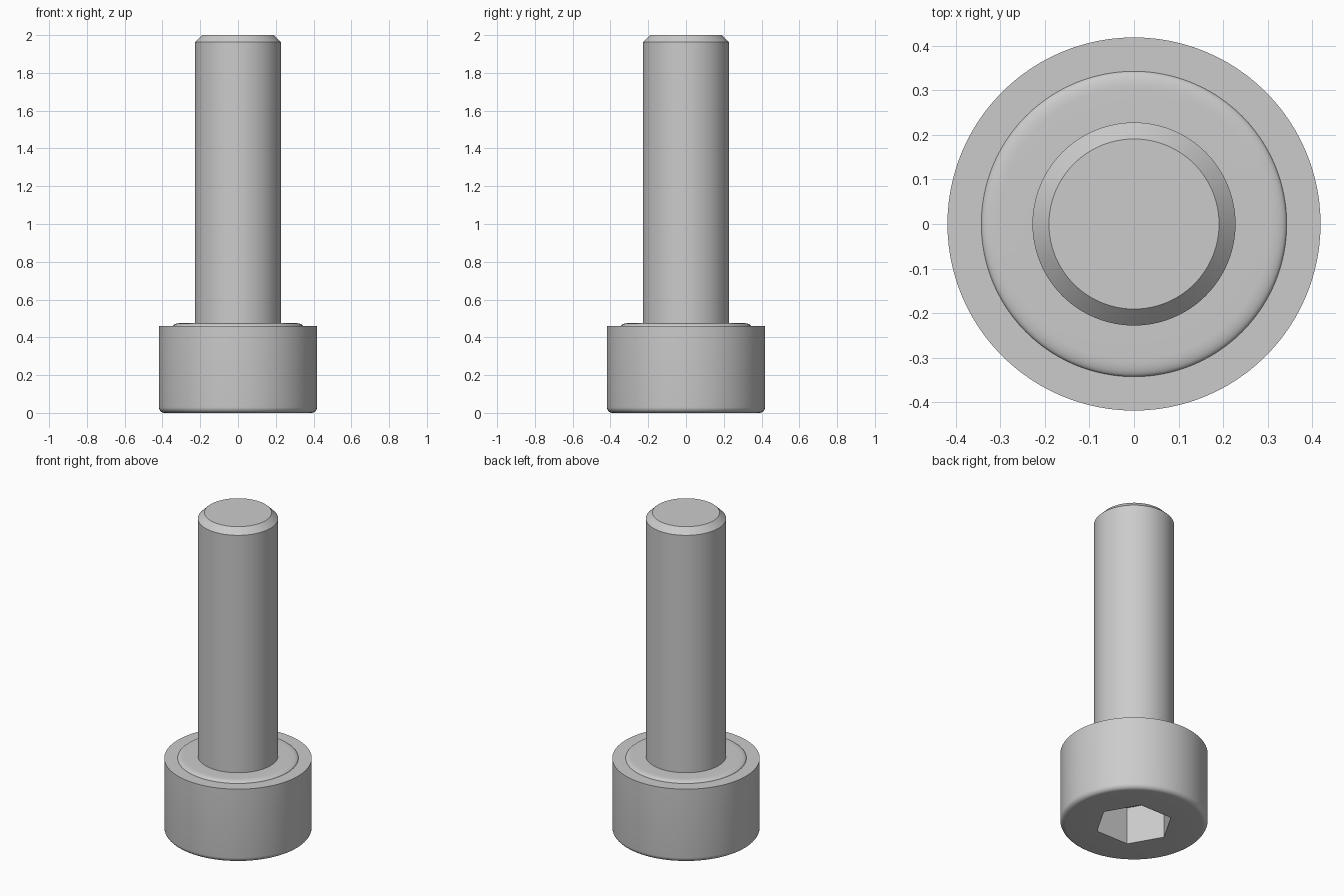
import bpy, bmesh
from math import sin, cos, pi, radians

cube = bpy.data.objects.get("Cube")
if cube:
    bpy.data.objects.remove(cube)

SEGMENTS = 96          # a multiple of six, so the socket corners land on vertices
APOTHEM = 0.193        # half the width across the socket flats

steel = bpy.data.materials.new("grey_steel")
steel.use_nodes = True
GREY = (0.6, 0.6, 0.6, 1)
steel.diffuse_color = GREY
steel.node_tree.nodes["Principled BSDF"].inputs["Base Color"].default_value = GREY


def circle(r, z):
    return [(r * cos(2 * pi * i / SEGMENTS), r * sin(2 * pi * i / SEGMENTS), z)
            for i in range(SEGMENTS)]


def hexagon(z):
    points = []
    for i in range(SEGMENTS):
        a = 2 * pi * i / SEGMENTS
        r = APOTHEM / cos(a % (pi / 3) - pi / 6)
        points.append((r * cos(a), r * sin(a), z))
    return points


def arc(cr, cz, rr, rz, start, end, steps=6):
    """Rings along an elliptical fillet, angles in degrees."""
    angles = [radians(start + (end - start) * i / steps) for i in range(steps + 1)]
    return [circle(cr + rr * cos(a), cz + rz * sin(a)) for a in angles]


def skin(name, rings):
    """Join successive rings with quads and cap both ends."""
    bm = bmesh.new()
    loops = [[bm.verts.new(p) for p in ring] for ring in rings]
    for low, high in zip(loops, loops[1:]):
        for i in range(SEGMENTS):
            j = (i + 1) % SEGMENTS
            bm.faces.new((low[i], low[j], high[j], high[i]))
    bm.faces.new(loops[0][::-1])
    bm.faces.new(loops[-1])
    bmesh.ops.recalc_face_normals(bm, faces=bm.faces)
    mesh = bpy.data.meshes.new(name)
    bm.to_mesh(mesh)
    bm.free()
    mesh.materials.append(steel)
    obj = bpy.data.objects.new(name, mesh)
    bpy.context.collection.objects.link(obj)
    bpy.ops.object.select_all(action='DESELECT')
    obj.select_set(True)
    bpy.context.view_layer.objects.active = obj
    bpy.ops.object.shade_smooth_by_angle(angle=radians(30))
    return obj


# One continuous surface from the socket floor to the shank tip
rings = [hexagon(0.235), hexagon(0)]             # hex socket
rings += arc(0.389, 0.03, 0.03, 0.03, -90, 0)    # rounded head edge
rings += [circle(0.419, 0.461)]                  # head side
rings += arc(0.305, 0.461, 0.038, 0.014, 0, 90)  # raised bearing ring
rings += [circle(0.228, 0.475),                  # shank
          circle(0.228, 1.963),
          circle(0.191, 2.0)]                    # chamfered tip
skin("socket_head_bolt", rings)
